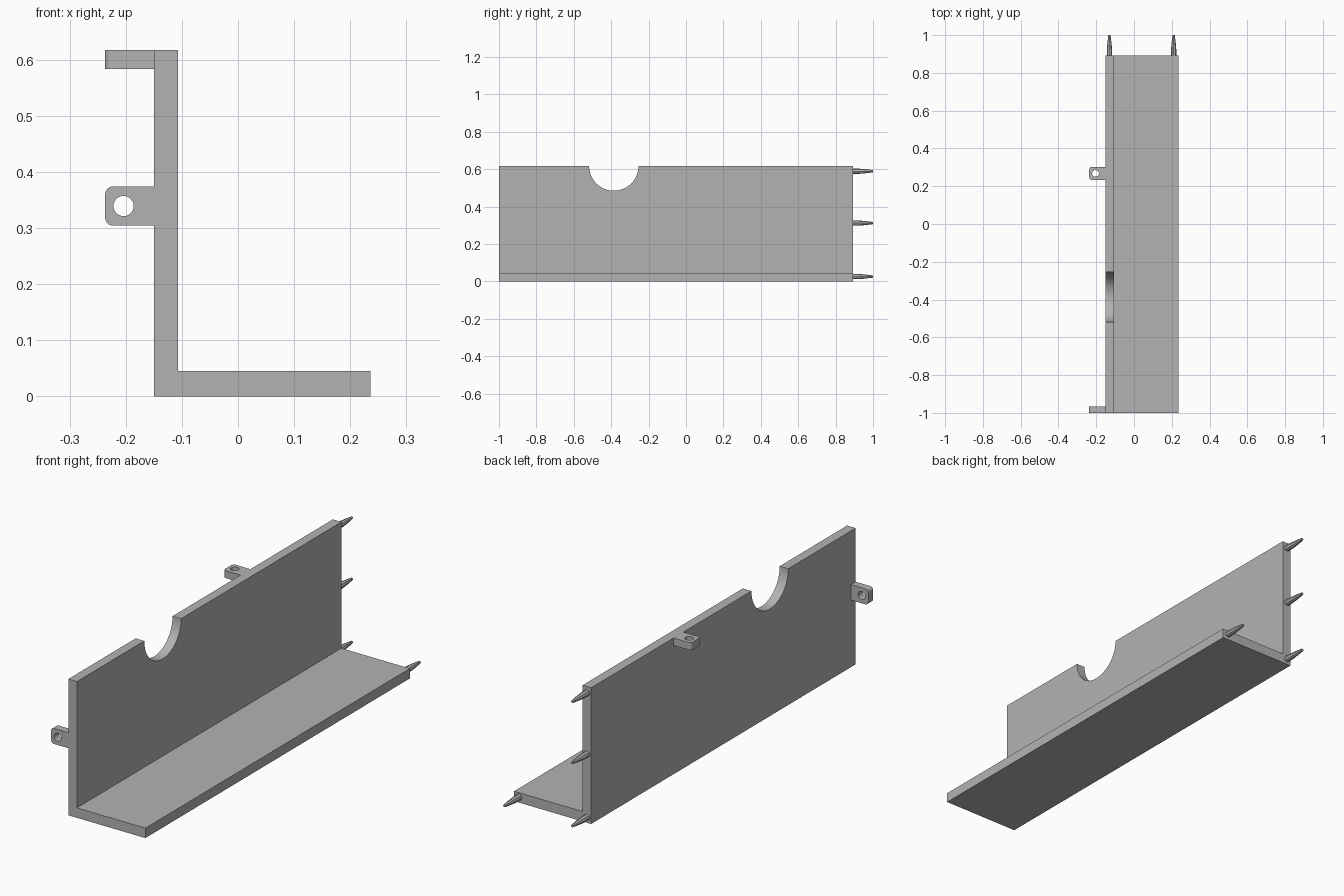
import bpy
import bmesh
from math import pi, sin, cos
from mathutils import Matrix, Vector

cube = bpy.data.objects.get("Cube")
if cube:
    bpy.data.objects.remove(cube, do_unlink=True)

grey = bpy.data.materials.new("plain grey")
grey.use_nodes = True
colour = (0.45, 0.45, 0.45, 1)
grey.diffuse_color = colour
grey.node_tree.nodes["Principled BSDF"].inputs["Base Color"].default_value = colour

FRONT, BACK, HEIGHT = -1.0, 0.893, 0.617
WALL_OUT, WALL_IN = -0.15, -0.107


def arc(cx, cy, r, start, end, steps):
    return [(cx + r * cos(start + (end - start) * i / steps),
             cy + r * sin(start + (end - start) * i / steps)) for i in range(steps + 1)]


def finish(name, bm):
    bmesh.ops.recalc_face_normals(bm, faces=bm.faces)
    mesh = bpy.data.meshes.new(name)
    bm.to_mesh(mesh)
    bm.free()
    obj = bpy.data.objects.new(name, mesh)
    bpy.context.collection.objects.link(obj)
    mesh.materials.append(grey)
    bpy.ops.object.select_all(action='DESELECT')
    obj.select_set(True)
    bpy.context.view_layer.objects.active = obj
    bpy.ops.object.shade_smooth_by_angle(angle=pi / 6)
    return obj


def extrude(name, loops, depth, place):
    """Fill the outline (and any hole loops), extrude it, and place it."""
    bm = bmesh.new()
    edges = []
    for loop in loops:
        vs = [bm.verts.new((x, y, 0)) for x, y in loop]
        edges += [bm.edges.new((vs[i - 1], vs[i])) for i in range(len(vs))]
    bmesh.ops.triangle_fill(bm, use_beauty=True, edges=edges, normal=(0, 0, 1))
    ext = bmesh.ops.extrude_face_region(bm, geom=bm.faces[:], use_keep_orig=True)
    moved = [g for g in ext["geom"] if isinstance(g, bmesh.types.BMVert)]
    bmesh.ops.translate(bm, verts=moved, vec=(0, 0, depth))
    bmesh.ops.transform(bm, matrix=place, verts=bm.verts)
    return finish(name, bm)


def axes(x, y, z, origin):
    m = Matrix((x, y, z)).transposed().to_4x4()
    m.translation = Vector(origin)
    return m


X, Y, Z = (1, 0, 0), (0, 1, 0), (0, 0, 1)

# Upright wall with a half-round notch in its top edge
wall = [(FRONT, 0), (BACK, 0), (BACK, HEIGHT)]
wall += arc(-0.386, HEIGHT, 0.132, 0, -pi, 32) + [(FRONT, HEIGHT)]
extrude("upright_wall", [wall], WALL_IN - WALL_OUT, axes(Y, Z, X, (WALL_OUT, 0, 0)))

# Floor plate
floor = [(WALL_IN, FRONT), (0.236, FRONT), (0.236, BACK), (WALL_IN, BACK)]
extrude("floor_plate", [floor], 0.045, axes(X, Y, Z, (0, 0, 0)))


# Mounting lugs with rounded outer corners and a screw hole
def lug(name, place):
    outer, half, r = -0.237, 0.035, 0.015
    outline = [(WALL_OUT, -half), (WALL_OUT, half)]
    outline += arc(outer + r, half - r, r, pi / 2, pi, 8)
    outline += arc(outer + r, r - half, r, pi, 1.5 * pi, 8)
    hole = arc(-0.204, 0, 0.018, 0, 2 * pi, 24)[:-1]
    extrude(name, [outline, hole], 0.034, place)


lug("front_lug", axes(X, Z, Y, (0, FRONT, 0.339)))
lug("top_lug", axes(X, Y, Z, (0, 0.268, HEIGHT - 0.034)))

# Tapered locating pins on the back end
PROFILE = [(0.014, 0), (0.014, 0.03), (0.011, 0.065), (0.006, 0.107)]
PINS = {"lower_pin": (-0.13, 0.026), "middle_pin": (-0.13, 0.312),
        "upper_pin": (-0.13, 0.589), "floor_pin": (0.21, 0.026)}
for name, (px, pz) in PINS.items():
    bm = bmesh.new()
    rings = [[bm.verts.new((px + x, BACK + d, pz + z))
              for x, z in arc(0, 0, r, 0, 2 * pi, 8)[:-1]] for r, d in PROFILE]
    for a, b in zip(rings, rings[1:]):
        for i in range(8):
            bm.faces.new((a[i - 1], a[i], b[i], b[i - 1]))
    bm.faces.new(rings[0])
    bm.faces.new(rings[-1])
    finish(name, bm)
